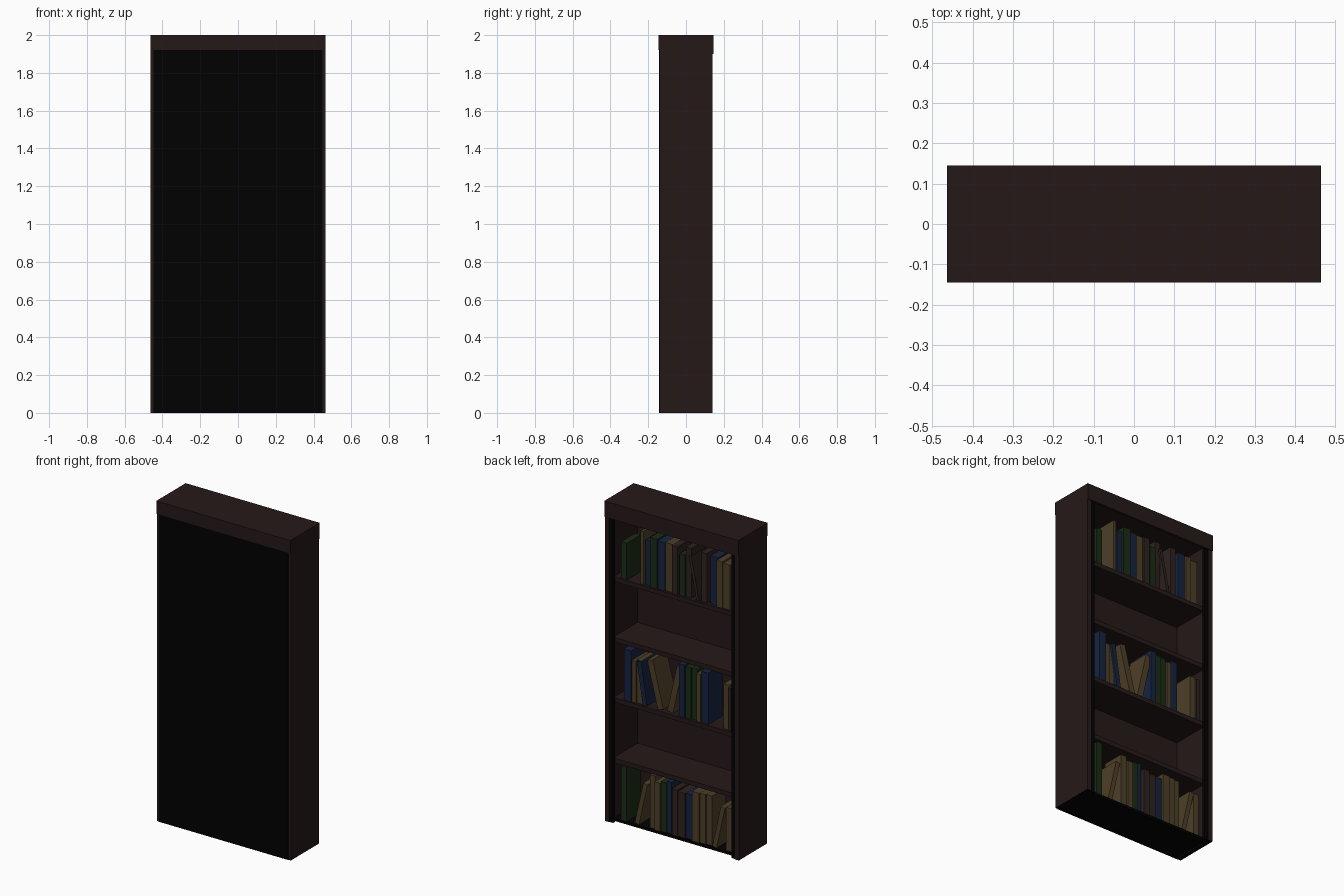
import bpy
from math import cos, sin
from mathutils import Vector

if "Cube" in bpy.data.objects:
    bpy.data.objects.remove(bpy.data.objects["Cube"])


def material(name, rgb):
    mat = bpy.data.materials.new(name)
    mat.use_nodes = True
    mat.diffuse_color = (*rgb, 1)
    mat.node_tree.nodes["Principled BSDF"].inputs["Base Color"].default_value = (*rgb, 1)
    return mat


wood = material("dark wood", (0.0195, 0.0095, 0.0095))
black = material("black", (0.0004, 0.0004, 0.0004))
tan = material("tan cover", (0.075, 0.049, 0.021))
blue = material("blue cover", (0.008, 0.017, 0.051))
green = material("green cover", (0.01, 0.025, 0.007))
brown = material("brown cover", (0.027, 0.016, 0.013))


def box(name, x, y, z, mat, lean=0):
    """Box between pairs of limits; a lean tilts it sideways on its lower corner."""
    verts = []
    pivot = x[0] if lean < 0 else x[1]
    for px in x:
        for py in y:
            for pz in z:
                dx, dz = px - pivot, pz - z[0]
                # positive lean tips the top towards +x
                verts.append(Vector((pivot + dx * cos(lean) + dz * sin(lean), py,
                                     z[0] - dx * sin(lean) + dz * cos(lean))))
    low = min(v.z for v in verts)
    for v in verts:
        v.z += z[0] - low
    faces = [(0, 1, 3, 2), (4, 6, 7, 5), (0, 4, 5, 1),
             (2, 3, 7, 6), (0, 2, 6, 4), (1, 5, 7, 3)]
    mesh = bpy.data.meshes.new(name)
    mesh.from_pydata(verts, [], faces)
    mesh.materials.append(mat)
    obj = bpy.data.objects.new(name, mesh)
    bpy.context.collection.objects.link(obj)
    return obj


def span(a, b, side):
    return sorted((a * side, b * side))


# Case: sides, stiles, crown, panels and base
for side, label in ((1, "left"), (-1, "right")):
    wall = box(label + "_side", span(0.435, 0.463, side), (-0.14, 0.14), (0, 1.925), wood)
    wall.data.materials.append(black)
    for face in wall.data.polygons:
        if face.normal.z < -0.9:
            face.material_index = 1
    box(label + "_stile", span(0.408, 0.436, side), (0.118, 0.136), (0, 1.92), black)
    box(label + "_lining", span(0.42, 0.436, side), (-0.13, 0.119), (0.01, 1.92), wood)
box("crown", (-0.463, 0.463), (-0.145, 0.145), (1.92, 2), wood)
box("crown_fascia", (-0.463, 0.463), (0.13, 0.145), (1.9, 1.925), wood)
box("closed_panel", (-0.447, 0.447), (-0.143, -0.132), (0, 1.92), black)
box("inner_panel", (-0.435, 0.435), (-0.133, -0.122), (0.01, 1.92), wood)
box("base", (-0.436, 0.436), (-0.138, 0.116), (0.004, 0.02), black)

# Shelves
levels = [0.02 + 0.377 * i for i in range(5)]
for i, top in enumerate(levels[1:]):
    box(f"shelf_{i + 1}", (-0.425, 0.425), (-0.125, 0.118), (top - 0.028, top), wood)

# Books: kind, then start along the shelf, thickness and height in hundredths
KINDS = {"T": (tan, 0), "G": (green, 0), "B": (blue, 0), "N": (brown, 0),
         "t": (tan, -0.22), "y": (tan, 0.25), "n": (brown, 0.2), "b": (blue, 0.15)}
rows = {
    0: "G 3 4 34, t 12 3 27, T 22 4 33, T 26 4 30, G 30 4 31, B 34 3 32, N 38 4 29,"
       "N 42 5 28, B 47 5 28, T 52 5 31, T 57 4 31, T 61 4 31, t 66 3 27, T 75 4 27",
    2: "B 5 5 32, T 10 3 26, T 13 4 27, b 18 3 27, y 28 4 30, t 34 4 30, B 43 4 33,"
       "G 47 4 32, G 51 4 32, T 55 3 30, B 58 5 32, T 73 4 28, N 77 2 27",
    4: "G 3 4 23, T 16 2 33, B 19 4 28, G 23 5 31, B 28 5 30, T 33 5 30, N 38 4 30,"
       "G 43 4 26, N 47 4 31, n 55 2 27, N 58 4 31, B 64 5 30, T 69 4 29, T 73 5 28",
}
for level, books in rows.items():
    for i, book in enumerate(books.split(",")):
        kind, *sizes = book.split()
        start, thick, tall = (int(s) / 100 for s in sizes)
        mat, lean = KINDS[kind]
        x = 0.4 - start
        front = 0.112 - 0.006 * (i % 3)
        box(f"book_{level}_{i + 1}", (x - thick + 0.001, x), (front - 0.14, front),
            (levels[level], levels[level] + tall), mat, lean)
